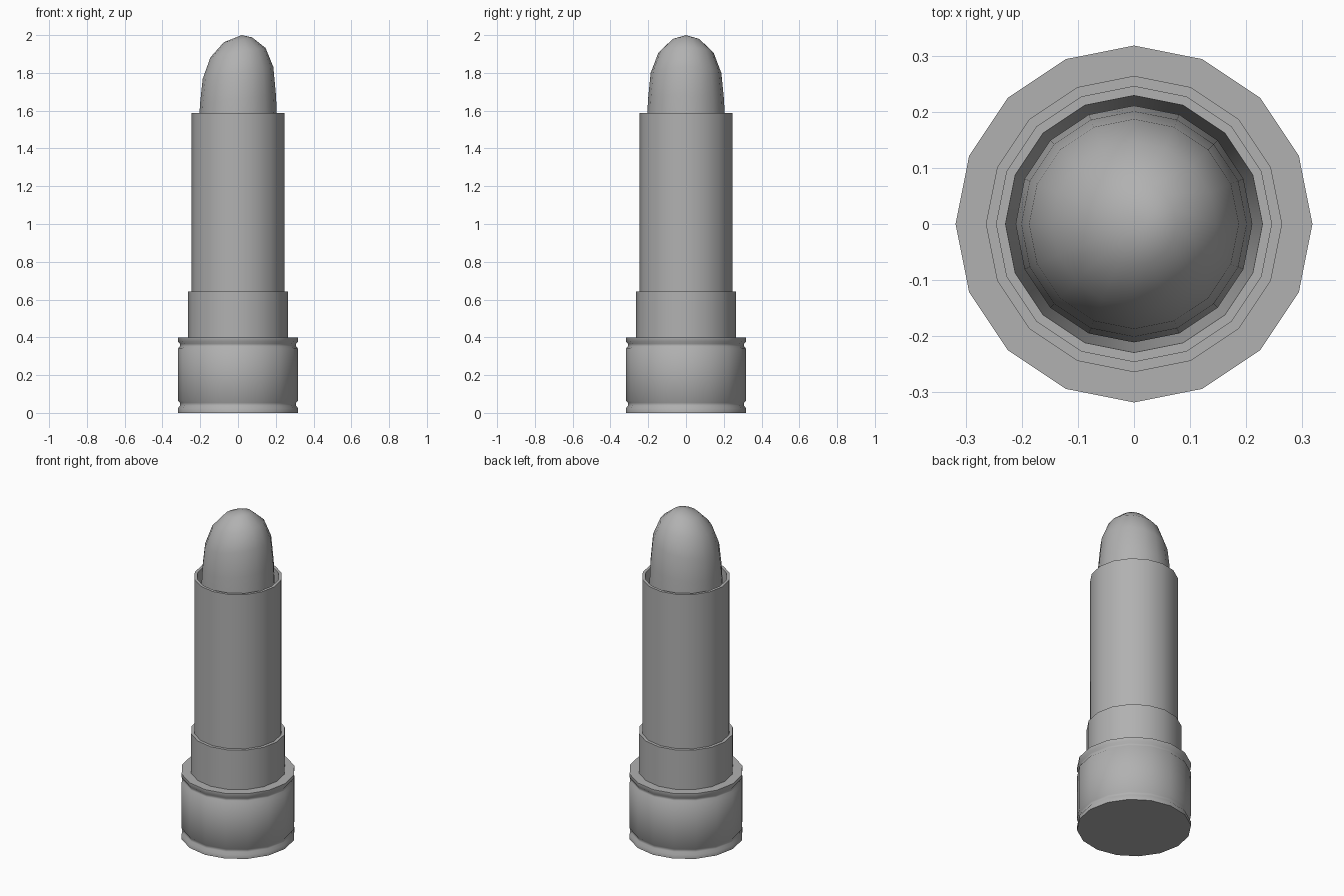
import bpy, bmesh, math

if "Cube" in bpy.data.objects:
    bpy.data.objects.remove(bpy.data.objects["Cube"])

SIDES = 16
grey = bpy.data.materials.new("dark_grey")
grey.diffuse_color = (0.44, 0.44, 0.44, 1)
grey.use_nodes = True
grey.node_tree.nodes["Principled BSDF"].inputs["Base Color"].default_value = grey.diffuse_color


def lathe(name, profile, tilt=0.0, tip_shift=0.0, angle=35):
    """Revolve (radius, z) points round z; r = 0 becomes a pole."""
    bm = bmesh.new()
    rings = []
    for r, z in profile:
        if r == 0:
            shift = tip_shift if z > 1.9 else 0
            rings.append([bm.verts.new((shift, 0, z))])
            continue
        k = tilt * min(1, max(0, (z - 1.5) / 0.25))
        ring = []
        for i in range(SIDES):
            a = 2 * math.pi * i / SIDES
            x, y = r * math.cos(a), r * math.sin(a)
            ring.append(bm.verts.new((x, y, z + k * x)))
        rings.append(ring)
    for low, high in zip(rings, rings[1:]):
        for i in range(SIDES):
            j = (i + 1) % SIDES
            if len(low) == 1:
                bm.faces.new((low[0], high[j], high[i]))
            elif len(high) == 1:
                bm.faces.new((low[i], low[j], high[0]))
            else:
                bm.faces.new((low[i], low[j], high[j], high[i]))
    bmesh.ops.recalc_face_normals(bm, faces=bm.faces)
    mesh = bpy.data.meshes.new(name)
    bm.to_mesh(mesh)
    bm.free()
    mesh.materials.append(grey)
    obj = bpy.data.objects.new(name, mesh)
    bpy.context.collection.objects.link(obj)
    bpy.ops.object.select_all(action='DESELECT')
    obj.select_set(True)
    bpy.context.view_layer.objects.active = obj
    bpy.ops.object.shade_smooth_by_angle(angle=math.radians(angle))
    return obj


# Base with two softly shaded grooves
lathe("base", [(0, 0), (0.318, 0), (0.318, 0.024), (0.308, 0.038),
               (0.308, 0.054), (0.318, 0.066), (0.318, 0.34),
               (0.308, 0.352), (0.308, 0.366), (0.318, 0.378),
               (0.318, 0.4), (0, 0.4)], angle=60)

# Collar above the base
lathe("collar", [(0.264, 0.4), (0.264, 0.642), (0.246, 0.642)])

# Hollow tube with an open rim and a tapering bore
lathe("tube", [(0.246, 0.4), (0.246, 1.588), (0.229, 1.588),
               (0.211, 1.2), (0, 1.2)])

# Rounded stick, its tip slanted towards +x
lathe("stick", [(0.211, 1.2), (0.211, 1.45), (0.206, 1.56), (0.201, 1.66),
                (0.187, 1.80), (0.146, 1.907), (0.075, 1.975), (0, 2.0)],
      tilt=0.17, tip_shift=0.02, angle=40)
